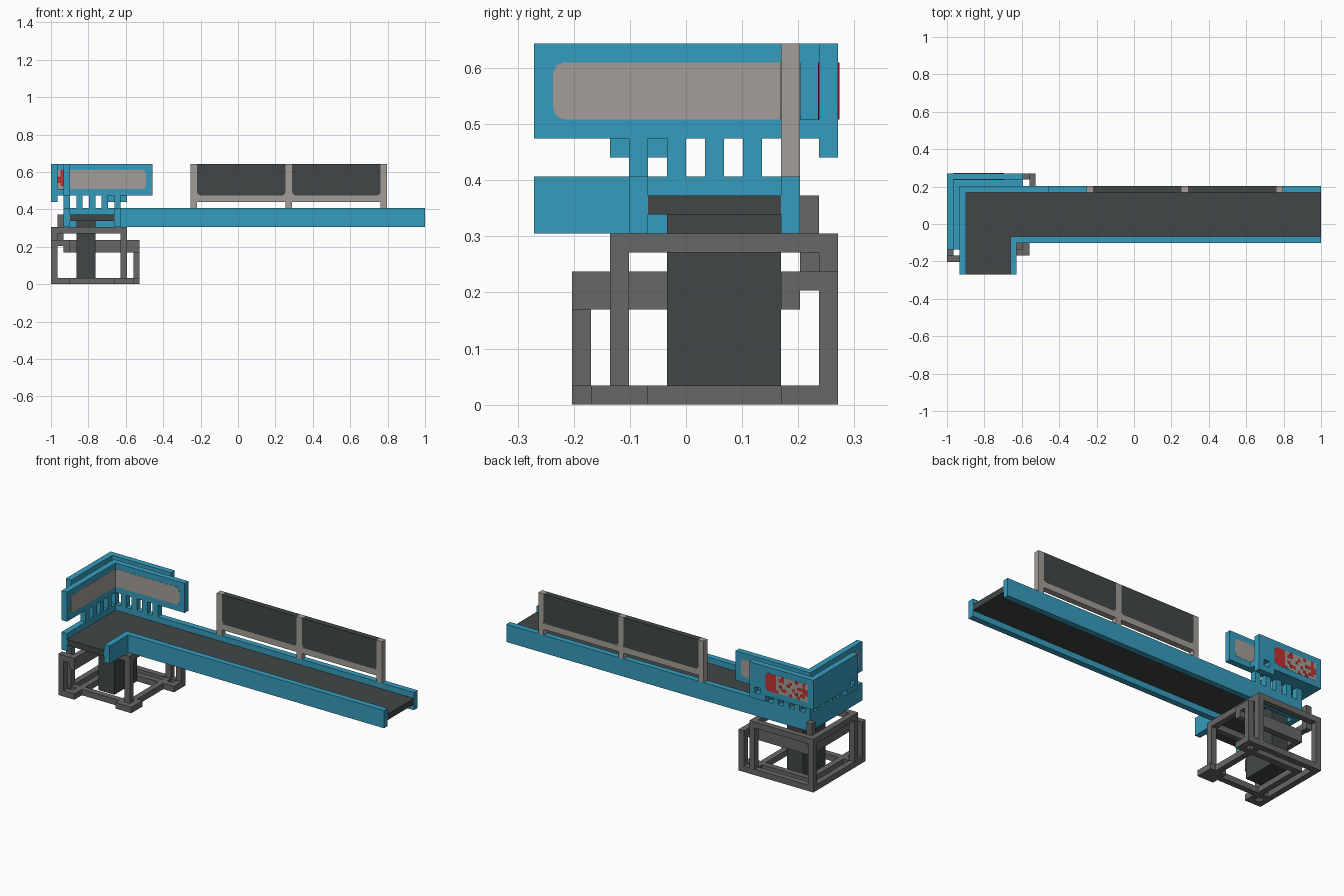
import bpy, bmesh
from mathutils import Vector

if "Cube" in bpy.data.objects:
    bpy.data.objects.remove(bpy.data.objects["Cube"])

U = 2 / 59          # one block
E = 0.03            # proud amount of inlaid panels, in blocks


def material(name, r, g, b):
    m = bpy.data.materials.new(name)
    m.use_nodes = True
    m.diffuse_color = (r, g, b, 1)
    node = m.node_tree.nodes["Principled BSDF"]
    node.inputs["Base Color"].default_value = (r, g, b, 1)
    node.inputs["Roughness"].default_value = 0.8
    return m


BLUE = material("blue paint", 0.037, 0.335, 0.51)
GREY = material("warm grey", 0.37, 0.34, 0.31)
DARK = material("dark rubber", 0.052, 0.062, 0.062)
STEEL = material("steel grey", 0.135, 0.135, 0.135)
RED = material("red", 0.55, 0.03, 0.03)


def flip(b):
    """Mirror a box over the corner diagonal (x, y) -> (16-y, 16-x)."""
    x, X, y, Y, z, Z = b
    return (16 - Y, 16 - y, 16 - X, 16 - x, z, Z)


def both(boxes):
    return boxes + [flip(b) for b in boxes]


def build(name, mat, boxes, round_edge=None):
    """Join boxes (x0, x1, y0, y1, z0, z1 in blocks); bevel the edges the rule picks."""
    bm = bmesh.new()
    for x, X, y, Y, z, Z in boxes:
        vs = bmesh.ops.create_cube(bm, size=1)["verts"]
        for v in vs:
            v.co = Vector((x + (X - x) * (v.co.x + .5) - 29.5,
                           y + (Y - y) * (v.co.y + .5) - 8,
                           z + (Z - z) * (v.co.z + .5))) * U
        if round_edge:
            edges = {e for v in vs for e in v.link_edges if round_edge(e)}
            bmesh.ops.bevel(bm, geom=list(edges), offset=0.6 * U, segments=2,
                            profile=0.5, affect='EDGES')
    me = bpy.data.meshes.new(name)
    bm.to_mesh(me)
    bm.free()
    me.materials.append(mat)
    ob = bpy.data.objects.new(name, me)
    bpy.context.collection.objects.link(ob)
    return ob


def along(e, axis):
    d = e.verts[0].co - e.verts[1].co
    return abs(d[axis]) > 0.9 * d.length


def mid(e):
    return (e.verts[0].co + e.verts[1].co) / 2


# Conveyor: rails and L-shaped belt
build("back_rail", BLUE, [(2, 59, 13, 14, 9, 12)])
build("side_rail", BLUE, [(2, 3, 0, 13, 9, 12)])
build("front_rail", BLUE, [(11, 59, 5, 6, 9, 12), (10, 11, 0, 6, 9, 12)])
build("belt", DARK, [(3, 59, 6, 13, 10, 11), (3, 10, 0, 6, 10, 11)])
build("column", DARK, [(4, 7, 7, 13, 0, 10)])

# Inner guard: teeth, L-shaped wall and inlaid panels
build("guard_teeth", BLUE, both([(i, i + 1, 13, 14, 12, 14) for i in (4, 6, 8, 10)])
      + [(2, 3, 13, 14, 12, 14)])
build("inner_guard", BLUE, [(2, 16, 13, 14, 14, 19), (2, 3, 0, 13, 14, 19)])
panel = (3, 15, 13 - E, 14 + E, 15, 18)
build("back_guard_panel", GREY, [panel],
      lambda e: along(e, 1) and mid(e).x > (10 - 29.5) * U)
build("side_guard_panel", GREY, [flip(panel)],
      lambda e: along(e, 0) and mid(e).y < 0)

# Outer guard with a square hole and tab in each wing
wing = [(1, 9, 15, 16, 14, 19), (9, 12, 15, 16, 15, 19), (9, 12, 15, 16, 13, 14),
        (9, 10, 15, 16, 14, 15), (11, 12, 15, 16, 14, 15)]
build("outer_guard", BLUE, both(wing) + [(0, 1, 15, 16, 14, 19)])
build("guard_floor", BLUE, both([(2, 12, 14, 15, 14, 15)]) + [(1, 2, 14, 15, 14, 15)])

# Control panel with a red plate and indicator marks
build("control_panel", GREY, [(1, 7, 15 - E, 16 + E, 15, 18)])
build("control_plate", RED, [(7, 9, 15 - E, 16 + E, 15, 18)],
      lambda e: along(e, 1) and mid(e).x > (8 - 29.5) * U)
marks = ["..#....#..#.",
         ".##..#....#.",
         "....#...####",
         ".#....#...##",
         "..##...#.##.",
         "#....#..#..."]
dots = []
for r, row in enumerate(marks):
    for c, ch in enumerate(row):
        if ch == "#":
            x, z = 6.5 - c / 2, 17.5 - r / 2
            dots.append((x, x + .5, 15 - 2 * E, 16 + 2 * E, z, z + .5))
build("indicator_marks", RED, dots)

# Hand rail: posts, lower bar and two screens
posts = (22, 37, 52)
build("rail_posts", GREY, [(p, p + 1, 13, 14, 12, 19) for p in posts])
spans = [(p + 1, p + 15) for p in posts[:2]]
build("rail_bar", GREY, [(a, b, 13, 14, 13, 14) for a, b in spans])
build("screen_backing", GREY, [(a, b, 13 + E, 14 - E, 14, 18.9) for a, b in spans])
build("rail_screens", DARK, [(a, b, 13, 14, 14, 19) for a, b in spans],
      lambda e: along(e, 1) and mid(e).z < 15 * U)


# Support frame: square rings on four posts
def ring(z):
    return both([(0, 12, 15, 16, z, z + 1), (1, 12, 4, 5, z, z + 1)])


build("base_ring", STEEL, ring(0))
build("top_ring", STEEL, ring(8))
build("frame_posts", STEEL, [(x, x + 1, y, y + 1, 1, 8) for x in (0, 11) for y in (4, 15)])
build("base_foot", STEEL, [(10, 13, 3, 6, 0, 1)])
build("corner_stub", STEEL, [(1, 2, 14, 15, 7, 11)])

# Inner brace hung from outrigger posts
build("outriggers", STEEL, both([(12, 14, 15, 16, 0, 1), (13, 14, 13, 15, 0, 1),
                                 (13, 14, 15, 16, 1, 7), (13, 14, 14, 15, 6, 7)]))
build("inner_brace", STEEL, both([(3, 14, 13, 14, 5, 7)]) + [(2, 3, 13, 14, 5, 7)])
build("inner_base", STEEL, both([(3, 13, 13, 14, 0, 1)]) + [(2, 3, 13, 14, 0, 1)])
